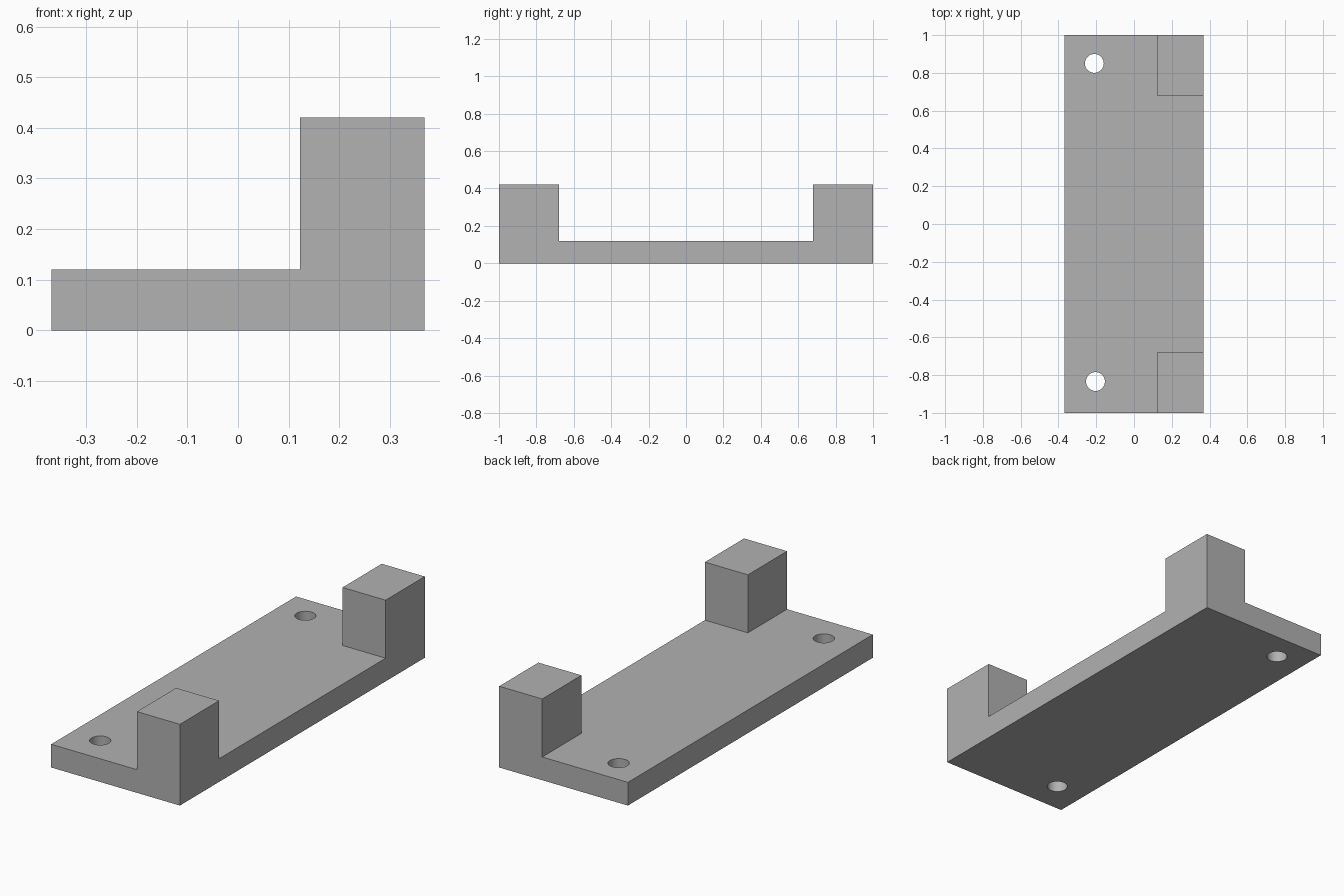
import bpy, bmesh, math
from mathutils import Vector

cube = bpy.data.objects.get("Cube")
if cube:
    bpy.data.objects.remove(cube, do_unlink=True)

HALF_X, HALF_Y = 0.368, 1.0
PLATE_H, POST_H = 0.12, 0.42
POST_X, POST_Y = 0.122, 0.68
HOLES = [(-0.21, 0.85), (-0.204, -0.834)]
HOLE_R = 0.05

grey = bpy.data.materials.new("plain grey")
grey.use_nodes = True
colour = (0.445, 0.445, 0.445, 1)
grey.diffuse_color = colour
grey.node_tree.nodes["Principled BSDF"].inputs["Base Color"].default_value = colour

# Base plate, divided where the posts rise
bm = bmesh.new()
bmesh.ops.create_cube(bm, size=1)
bmesh.ops.scale(bm, vec=(2 * HALF_X, 2 * HALF_Y, PLATE_H), verts=bm.verts)
bmesh.ops.translate(bm, vec=(0, 0, PLATE_H / 2), verts=bm.verts)
for point, normal in [((POST_X, 0, 0), (1, 0, 0)),
                      ((0, POST_Y, 0), (0, 1, 0)),
                      ((0, -POST_Y, 0), (0, 1, 0))]:
    bmesh.ops.bisect_plane(bm, geom=bm.verts[:] + bm.edges[:] + bm.faces[:],
                           plane_co=point, plane_no=normal)

# Two corner posts raised from the left edge
corners = []
for face in bm.faces:
    c = face.calc_center_median()
    if face.normal.z > 0.9 and c.x > POST_X and abs(c.y) > POST_Y:
        corners.append(face)
raised = bmesh.ops.extrude_face_region(bm, geom=corners)["geom"]
bmesh.ops.delete(bm, geom=corners, context='FACES_ONLY')
bmesh.ops.translate(bm, vec=Vector((0, 0, POST_H - PLATE_H)),
                    verts=[g for g in raised if isinstance(g, bmesh.types.BMVert)])
bmesh.ops.dissolve_limit(bm, angle_limit=0.01, verts=bm.verts, edges=bm.edges)
bmesh.ops.recalc_face_normals(bm, faces=bm.faces)
mesh = bpy.data.meshes.new("base_with_posts")
bm.to_mesh(mesh)
bm.free()
base = bpy.data.objects.new("base_with_posts", mesh)
bpy.context.collection.objects.link(base)
mesh.materials.append(grey)

# Screw holes through the plate
for x, y in HOLES:
    bpy.ops.mesh.primitive_cylinder_add(vertices=32, radius=HOLE_R, depth=0.4,
                                        location=(x, y, PLATE_H / 2))
    cutter = bpy.context.object
    cutter.name = "hole_cutter"
    cutter.hide_render = True
    cutter.data.materials.append(grey)
    cut = base.modifiers.new("screw_hole", 'BOOLEAN')
    cut.operation = 'DIFFERENCE'
    cut.solver = 'EXACT'
    cut.object = cutter
    bpy.ops.object.select_all(action='DESELECT')
    base.select_set(True)
    bpy.context.view_layer.objects.active = base
    bpy.ops.object.modifier_apply(modifier=cut.name)
    bpy.data.objects.remove(cutter, do_unlink=True)

bpy.ops.object.shade_smooth_by_angle(angle=math.radians(30))
